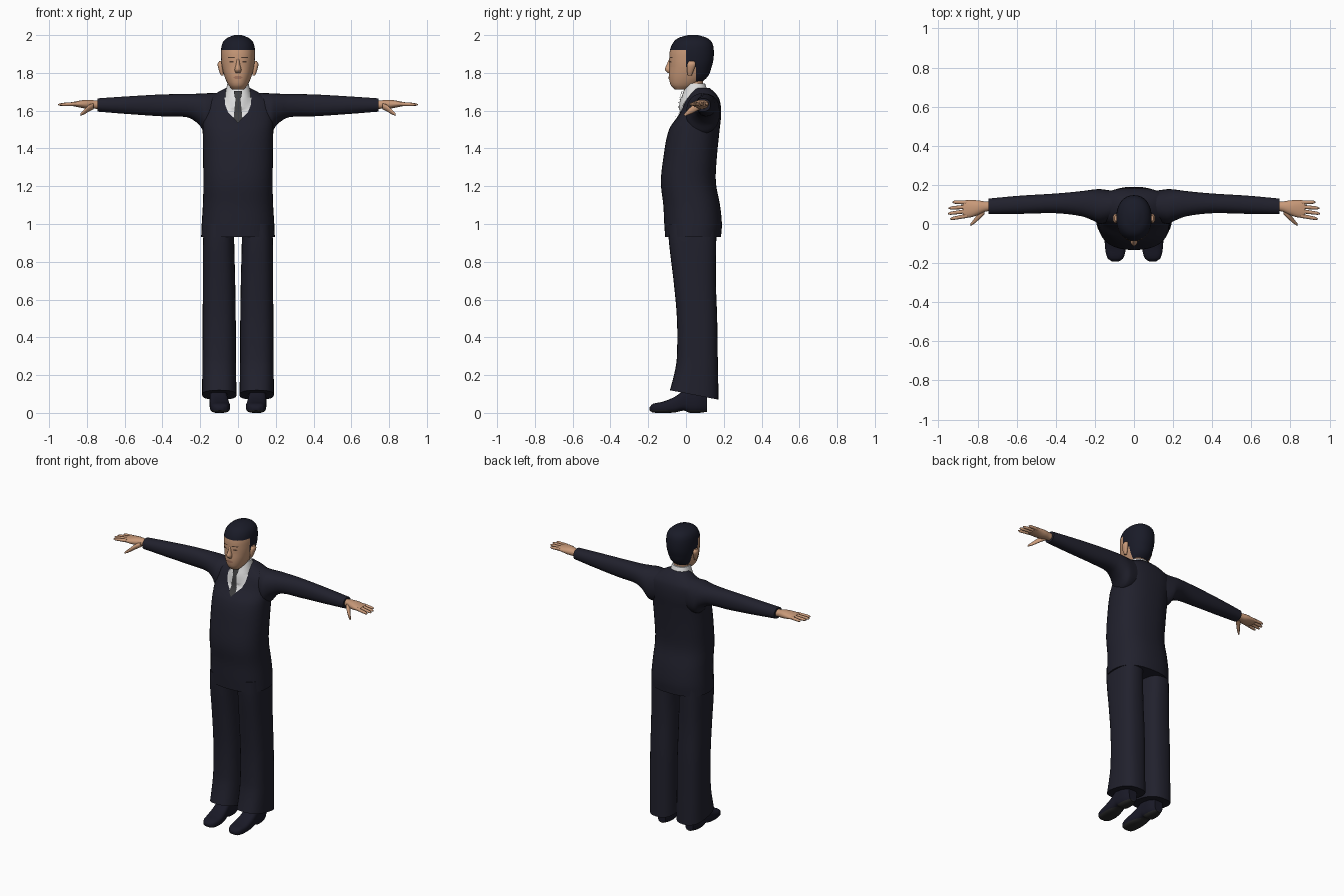
import bpy, bmesh, math
from mathutils import Vector

if "Cube" in bpy.data.objects:
    bpy.data.objects.remove(bpy.data.objects["Cube"])


def material(name, r, g, b):
    m = bpy.data.materials.new(name)
    m.use_nodes = True
    m.diffuse_color = (r, g, b, 1)
    node = m.node_tree.nodes["Principled BSDF"]
    node.inputs["Base Color"].default_value = (r, g, b, 1)
    node.inputs["Roughness"].default_value = 0.8
    return m


suit = material("navy suit", .015, .015, .026)
hair = material("black hair", .01, .011, .021)
skin = material("skin", .58, .32, .19)
white = material("white shirt", .75, .75, .75)
grey = material("grey tie", .05, .05, .052)
lip = material("lips", .4, .19, .12)
dark = material("dark eyes", .08, .045, .03)
leather = material("shoe leather", .01, .01, .02)
sole = material("shoe sole", .022, .022, .022)


def section(rings, t):
    """Smoothly interpolated bounds (a0, a1, b0, b1) of the section at t."""
    last = len(rings) - 1
    i = 0
    while i < last - 1 and t > rings[i + 1][0]:
        i += 1
    p, q = rings[i], rings[i + 1]
    h = q[0] - p[0]
    u = min(max((t - p[0]) / h, 0), 1)

    def slope(j, k):
        a, b = rings[max(j - 1, 0)], rings[min(j + 1, last)]
        return (b[k] - a[k]) / (b[0] - a[0])

    out = []
    for k in range(1, 5):
        out.append((1 + 2 * u) * (1 - u) ** 2 * p[k] + u * (1 - u) ** 2 * h * slope(i, k)
                   + u * u * (3 - 2 * u) * q[k] + u * u * (u - 1) * h * slope(i + 1, k))
    return out


def finish(name, bm, mats):
    mesh = bpy.data.meshes.new(name)
    bm.to_mesh(mesh)
    bm.free()
    for m in mats:
        mesh.materials.append(m)
    mesh.shade_smooth()
    mesh.set_sharp_from_angle(angle=math.radians(50))
    obj = bpy.data.objects.new(name, mesh)
    bpy.context.collection.objects.link(obj)
    return obj


def loft(name, rings, mats, axis="z", side=1, power=2.2, sides=28, steps=4,
         cuts=(), rule=None, bend=None):
    """Skin rounded sections along an axis; cuts and rule give a second colour."""
    bm = bmesh.new()
    ts = [p[0] + (q[0] - p[0]) * s / steps for p, q in zip(rings, rings[1:]) for s in range(steps)]
    loops = []
    for t in ts + [rings[-1][0]]:
        a0, a1, b0, b1 = section(rings, t)
        loop = []
        for k in range(sides):
            ang = math.tau * k / sides
            c, s = math.cos(ang), math.sin(ang)
            a = (a0 + a1) / 2 + (a1 - a0) / 2 * math.copysign(abs(c) ** (2 / power), c)
            b = (b0 + b1) / 2 + (b1 - b0) / 2 * math.copysign(abs(s) ** (2 / power), s)
            co = Vector({"x": (t, a, b), "y": (a, t, b), "z": (a, b, t)}[axis])
            if bend:
                co = bend(co)
            co.x *= side
            loop.append(bm.verts.new(co))
        loops.append(loop)
    for low, high in zip(loops, loops[1:]):
        for k in range(sides):
            n = (k + 1) % sides
            bm.faces.new((low[k], low[n], high[n], high[k]))
    bm.faces.new(loops[0])
    bm.faces.new(loops[-1])
    bmesh.ops.recalc_face_normals(bm, faces=bm.faces)
    for co, no in cuts:
        bmesh.ops.bisect_plane(bm, geom=bm.verts[:] + bm.edges[:] + bm.faces[:],
                               plane_co=co, plane_no=no)
    if rule:
        for f in bm.faces:
            f.material_index = int(rule(f.calc_center_median()))
    return finish(name, bm, mats)


def front(x, z, rings, power=2.2):
    """Foremost y of a vertical loft at (x, z)."""
    a0, a1, b0, b1 = section(rings, z)
    u = min(abs(x - (a0 + a1) / 2) / ((a1 - a0) / 2), 1)
    return (b0 + b1) / 2 - (b1 - b0) / 2 * (1 - u ** power) ** (1 / power)


def patch(name, rows, surface, mat, lift=.004, cols=8):
    """Thin plate following a surface; rows of (z, x0, x1) from low to high."""
    bm = bmesh.new()
    grid = []
    for (z0, l0, r0), (z1, l1, r1) in zip(rows, rows[1:]):
        for s in range(4):
            u = s / 4
            grid.append((z0 + (z1 - z0) * u, l0 + (l1 - l0) * u, r0 + (r1 - r0) * u))
    grid.append(rows[-1])
    verts = []
    for z, l, r in grid:
        xs = [l + (r - l) * k / cols for k in range(cols + 1)]
        verts.append([bm.verts.new((x, surface(x, z) - lift, z)) for x in xs])
    for a, b in zip(verts, verts[1:]):
        for k in range(cols):
            bm.faces.new((a[k], a[k + 1], b[k + 1], b[k]))
    return finish(name, bm, [mat])


def even(rows):
    """Rings symmetric in x from (z, half width, y0, y1)."""
    return [(z, -w, w, y0, y1) for z, w, y0, y1 in rows]


# Jacket body, collar and neck
torso = even([(.93, .195, -.11, .185), (1, .192, -.115, .19), (1.1, .186, -.12, .18),
              (1.22, .183, -.133, .158), (1.35, .185, -.12, .163), (1.5, .187, -.09, .178),
              (1.58, .19, -.037, .186), (1.65, .18, -.005, .18), (1.69, .12, .02, .158),
              (1.72, .065, .04, .125)])
loft("jacket_body", torso, [suit], power=2.4, sides=36)
collar = even([(1.6, .08, -.035, .11), (1.66, .076, -.027, .12),
               (1.7, .066, -.014, .116), (1.745, .056, 0, .1)])
loft("shirt_collar", collar, [white])
loft("neck", even([(1.68, .05, 0, .09), (1.79, .05, -.01, .09)]), [skin])


def chest(x, z):
    y = front(x, z, torso, 2.4)
    return min(y, front(x, z, collar)) if z > 1.6 and abs(x) < .07 else y


# Shirt front and tie
patch("shirt_front", [(1.56, -.022, .022), (1.59, -.052, .052), (1.63, -.068, .068),
                      (1.67, -.071, .071)], chest, white)
patch("tie", [(1.535, -.002, .002), (1.56, -.023, .023), (1.665, -.013, .013),
              (1.675, -.018, .018), (1.705, -.022, .022)], chest, grey, lift=.009)

# Head with hair coloured along clean cut lines
head = even([(1.712, .03, -.06, .01), (1.735, .05, -.081, .06), (1.78, .071, -.09, .115),
             (1.83, .084, -.088, .135), (1.87, .089, -.088, .145), (1.92, .09, -.085, .147),
             (1.96, .081, -.068, .138), (1.985, .057, -.04, .112), (2, .02, .01, .065)])
loft("head", head, [skin, hair], sides=36,
     cuts=[((0, 0, z), (0, 0, 1)) for z in (1.92, 1.83, 1.75)]
     + [((0, y, 0), (0, 1, 0)) for y in (0, .052)],
     rule=lambda c: c.z > 1.92 or c.y > 0 and c.z > 1.83 or c.y > .052 and c.z > 1.75)
loft("nose", even([(1.8, .014, -.098, -.06), (1.817, .018, -.112, -.06),
                   (1.845, .011, -.102, -.06), (1.878, .007, -.088, -.06)]), [skin], sides=14)


def face(x, z):
    return front(x, z, head)


patch("mouth", [(1.768, -.014, .014), (1.776, -.026, .026), (1.784, -.012, .012)], face, lip, .003)

for side, label in ((1, "left_"), (-1, "right_")):
    # Eyes, brows and ears
    def band(z, h, inner, outer):
        l, r = sorted((inner * side, outer * side))
        return [(z - h, l + .005, r - .005), (z, l, r), (z + h, l + .005, r - .005)]
    patch(label + "eye", band(1.858, .004, .021, .048), face, dark, .002)
    patch(label + "eyebrow", band(1.881, .003, .015, .055), face, dark, .002)
    loft(label + "ear", [(1.785, .076, .09, .01, .03), (1.81, .078, .1, .005, .04),
                         (1.845, .08, .108, .005, .052), (1.862, .082, .1, .015, .045)],
         [skin], side=side, sides=14)

    # Sleeve with a flared armpit
    loft(label + "sleeve", [(.08, .03, .165, 1.5, 1.695), (.17, .0, .178, 1.48, 1.692),
                            (.21, .018, .176, 1.53, 1.69), (.27, .04, .168, 1.565, 1.688),
                            (.4, .055, .156, 1.57, 1.686), (.58, .052, .145, 1.582, 1.676),
                            (.745, .05, .13, 1.595, 1.665)], [suit], "x", side)

    # Hand
    loft(label + "palm", [(.72, .068, .115, 1.608, 1.652), (.76, .063, .115, 1.61, 1.655),
                          (.8, .045, .121, 1.61, 1.658), (.84, .033, .122, 1.617, 1.653),
                          (.875, .032, .121, 1.624, 1.646)], [skin], "x", side, sides=18)
    fingers = (("index", .042, .026, .94), ("middle", .066, .053, .952),
               ("ring", .088, .081, .948), ("little", .11, .112, .928))
    for finger, y0, y1, tip in fingers:
        rings = []
        for u, r in ((0, .011), (.5, .0095), (.85, .008), (1, .003)):
            y, z = y0 + (y1 - y0) * u, 1.636 - .004 * u
            rings.append((.855 + (tip - .855) * u, y - r, y + r, z - r, z + r))
        loft(label + finger + "_finger", rings, [skin], "x", side, sides=10, steps=2)
    loft(label + "thumb", [(.765, .05, .09, 1.608, 1.64), (.79, .025, .065, 1.595, 1.63),
                           (.815, .003, .03, 1.58, 1.606), (.835, -.01, .004, 1.572, 1.586)],
         [skin], "x", side, sides=12)

    # Trouser leg, hem raised towards the front
    def hem(co):
        fade = max(0, 1 - (co.z - .07) / .2)
        co.z += .05 * fade * (.172 - co.y) / .257
        return co
    loft(label + "trouser_leg", [(.07, .008, .19, -.085, .172), (.2, .01, .189, -.06, .17),
                                 (.3, .011, .188, -.048, .168), (.5, .012, .187, -.048, .165),
                                 (.7, .015, .186, -.066, .158), (.9, .02, .185, -.09, .16),
                                 (1, .02, .18, -.095, .162)], [suit], "z", side, 2.6, bend=hem)

    # Shoe with a darker sole and raised arch
    loft(label + "shoe", [(-.192, .078, .112, .012, .032), (-.175, .055, .135, .002, .048),
                          (-.12, .042, .148, 0, .06), (-.06, .048, .15, .002, .085),
                          (-.01, .055, .15, .012, .12), (.02, .055, .15, 0, .132),
                          (.07, .056, .148, 0, .135), (.112, .072, .132, .006, .12)],
         [leather, sole], "y", side, 3, cuts=[((0, 0, .014), (0, 0, 1))],
         rule=lambda c: c.z < .014)
